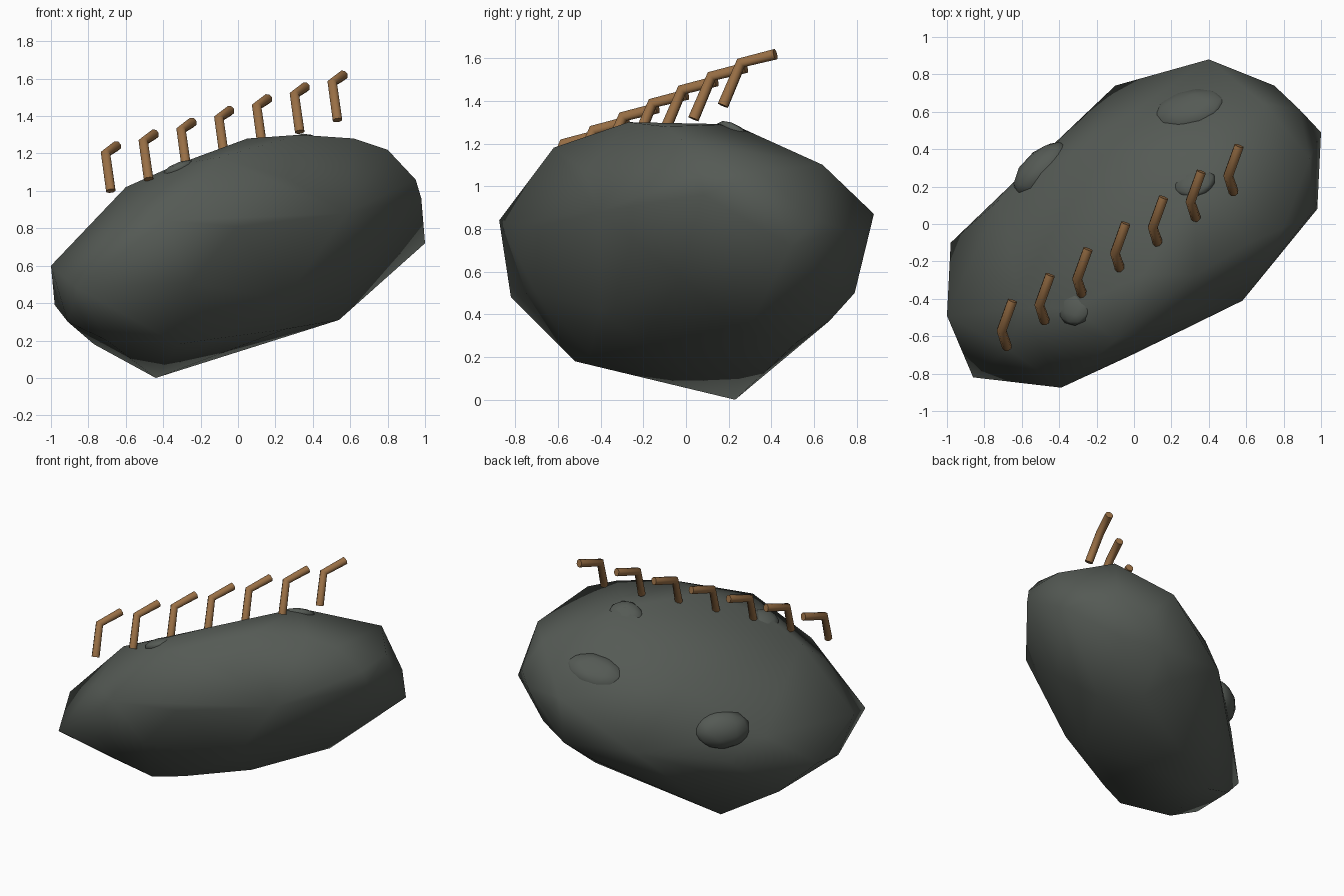
import bpy, bmesh
from math import radians
from mathutils import Vector, Matrix
from mathutils.bvhtree import BVHTree

cube = bpy.data.objects.get("Cube")
if cube:
    bpy.data.objects.remove(cube, do_unlink=True)


def material(name, rgb):
    mat = bpy.data.materials.new(name)
    mat.use_nodes = True
    mat.diffuse_color = (*rgb, 1)
    bsdf = next(n for n in mat.node_tree.nodes if n.type == 'BSDF_PRINCIPLED')
    bsdf.inputs["Base Color"].default_value = (*rgb, 1)
    bsdf.inputs["Roughness"].default_value = 0.9
    return mat


stone = material("dark_stone", (0.09, 0.102, 0.09))
wood = material("brown_wood", (0.32, 0.16, 0.06))


def mesh_object(name, bm, mat):
    mesh = bpy.data.meshes.new(name)
    bm.to_mesh(mesh)
    bm.free()
    mesh.materials.append(mat)
    for poly in mesh.polygons:
        poly.use_smooth = True
    obj = bpy.data.objects.new(name, mesh)
    bpy.context.collection.objects.link(obj)
    return obj


# Boulder: a skewed ellipsoid core wrapped together with its chiselled corners
top_corners = [
    (.33, .22, 1.29), (.05, -.27, 1.28), (.33, -.27, 1.3), (.62, -.1, 1.28),
    (.80, -.02, 1.22), (.95, .06, 1.06), (.94, .35, 1.07), (.70, .64, 1.10),
    (-.1, -.62, 1.18), (-.6, -.45, 1.02), (-.33, -.45, 1.14),
]
side_corners = [
    (1, .49, .72), (-1, -.49, .60), (.40, .88, .87), (-.39, -.875, .84),
    (.98, .08, .96), (.58, -.41, .88), (-.10, .74, .55), (.75, .74, .8),
    (-.72, .13, .6), (-.25, .43, .96), (.64, -.03, .57),
]
low_corners = [
    (-.44, .23, 0), (-.3, .13, .06), (-.98, -.10, .39), (-.86, -.82, .48),
    (.42, .79, .50), (.54, .28, .31), (.36, .52, .27), (.25, -.2, .26),
    (.25, -.4, .42), (-.32, -.52, .18), (-.12, -.45, .21), (-.77, .04, .18),
    (-.7, -.46, .2), (-.91, -.44, .30),
]
skew = Matrix(((1, 0, 0, 0),
               (.45, .747, 0, 0),
               (.23, -.139, .537, .68),
               (0, 0, 0, 1)))
bm = bmesh.new()
bmesh.ops.create_icosphere(bm, subdivisions=2, radius=0.93, matrix=skew)
points = [v.co.copy() for v in bm.verts] + top_corners + side_corners + low_corners
bm.clear()
for co in points:
    bm.verts.new(co)
bmesh.ops.convex_hull(bm, input=bm.verts[:])
bmesh.ops.delete(bm, geom=[v for v in bm.verts if not v.link_faces], context='VERTS')
bmesh.ops.recalc_face_normals(bm, faces=bm.faces[:])
surface = BVHTree.FromBMesh(bm)
mesh_object("boulder", bm, stone)

# Lumps: flattened stones sunk into the boulder's skin, each with a spot,
# its half sizes, the direction of its long side and how deep it sinks
lumps = [
    ("side_lump", (-.54, .34, .67), (.19, .13, .10), (.7, .7, 0), .025),
    ("back_lump", (.28, .65, 1.04), (.20, .12, .05), (1, .1, 0), .02),
    ("top_lump", (.31, .25, 1.27), (.12, .10, .04), (1, 0, 0), .036),
    ("front_lump", (-.33, -.44, 1.14), (.10, .10, .04), (1, 0, 0), .032),
]
for name, near, radii, along, sink in lumps:
    spot, normal, _, _ = surface.find_nearest(Vector(near))
    side = normal.cross(Vector(along)).normalized()
    turn = Matrix((side.cross(normal), side, normal)).transposed().to_4x4()
    place = Matrix.Translation(spot - normal * sink) @ turn @ Matrix.Diagonal((*radii, 1))
    bm = bmesh.new()
    bmesh.ops.create_icosphere(bm, subdivisions=2, radius=1, matrix=place)
    mesh_object(name, bm, stone)

# Pegs: one bent rod, repeated in a straight row over the ridge
curve = bpy.data.curves.new("peg_path", 'CURVE')
curve.dimensions = '3D'
curve.bevel_depth = 0.027
curve.bevel_resolution = 2
curve.use_fill_caps = True
spline = curve.splines.new('POLY')
path = [(-.68, -.655, 1.0), (-.708, -.57, 1.20), (-.65, -.41, 1.24)]
spline.points.add(len(path) - 1)
for point, co in zip(spline.points, path):
    point.co = (*co, 1)
curve.materials.append(wood)

peg = bpy.data.objects.new("peg_1", curve)
bpy.context.collection.objects.link(peg)
bpy.ops.object.select_all(action='DESELECT')
peg.select_set(True)
bpy.context.view_layer.objects.active = peg
bpy.ops.object.convert(target='MESH')
peg = bpy.context.object
bpy.ops.object.shade_smooth_by_angle(angle=radians(60))

step = Vector((.202, .138, .063))
for i in range(1, 7):
    copy = peg.copy()
    copy.name = f"peg_{i + 1}"
    copy.location = step * i
    bpy.context.collection.objects.link(copy)
